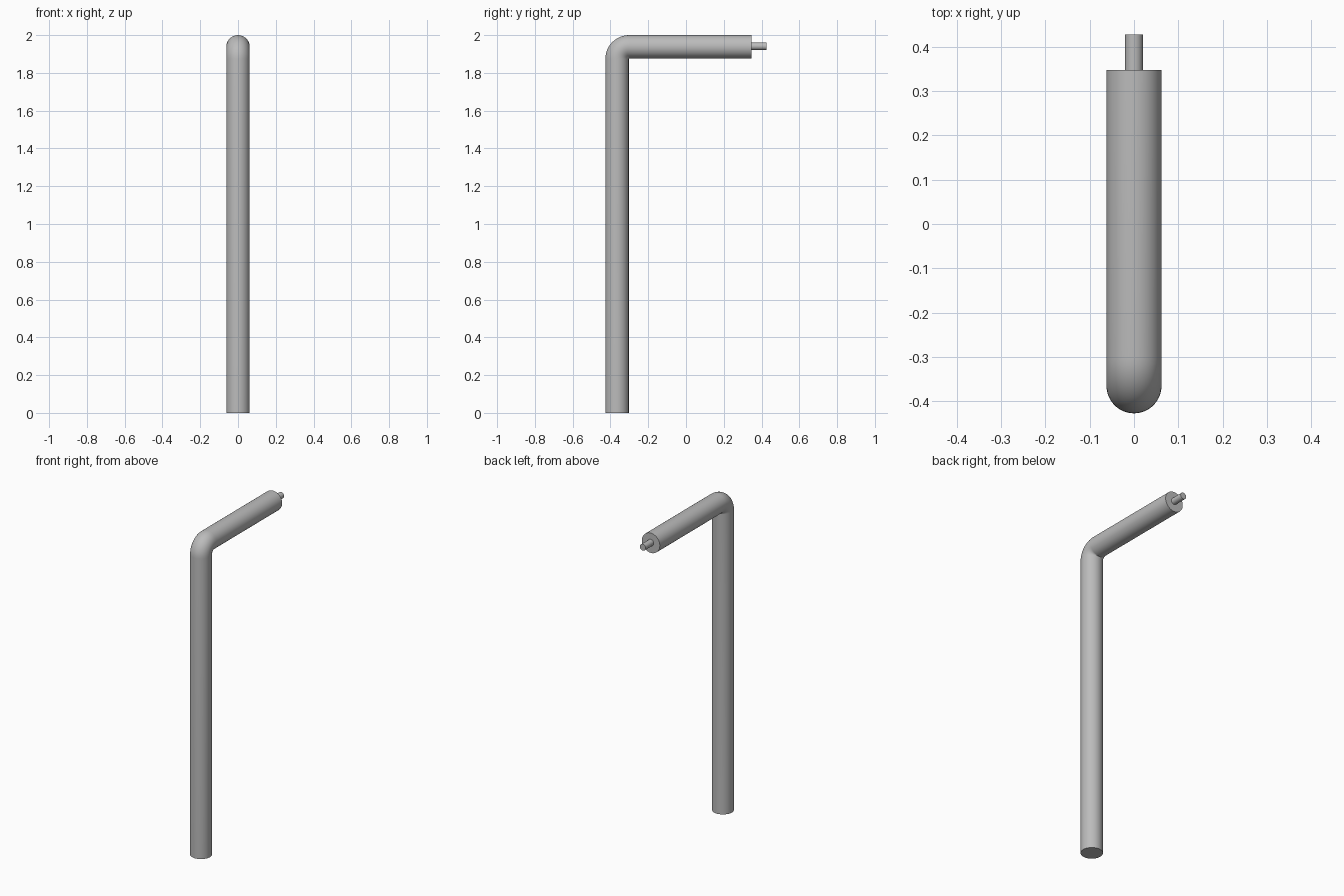
import bpy, bmesh, math
from mathutils import Vector

cube = bpy.data.objects.get("Cube")
if cube:
    bpy.data.objects.remove(cube, do_unlink=True)

grey = bpy.data.materials.new("grey metal")
grey.use_nodes = True
colour = (0.5, 0.5, 0.5, 1)
grey.diffuse_color = colour
grey.node_tree.nodes["Principled BSDF"].inputs["Base Color"].default_value = colour


def sweep(name, stations, radius, sides):
    """Capped tube through (y, z, angle) stations; angle 0 points up, 90 degrees points back."""
    bm = bmesh.new()
    rings = []
    for y, z, angle in stations:
        across = Vector((0, math.cos(angle), -math.sin(angle)))
        ring = []
        for i in range(sides):
            t = math.tau * i / sides
            offset = Vector((radius * math.cos(t), 0, 0)) + across * radius * math.sin(t)
            ring.append(bm.verts.new(Vector((0, y, z)) + offset))
        rings.append(ring)
    for low, high in zip(rings, rings[1:]):
        for i in range(sides):
            j = (i + 1) % sides
            bm.faces.new((low[i], low[j], high[j], high[i]))
    bm.faces.new(rings[0])
    bm.faces.new(rings[-1])
    bmesh.ops.recalc_face_normals(bm, faces=bm.faces)
    mesh = bpy.data.meshes.new(name)
    bm.to_mesh(mesh)
    bm.free()
    mesh.materials.append(grey)
    obj = bpy.data.objects.new(name, mesh)
    bpy.context.collection.objects.link(obj)
    bpy.ops.object.select_all(action='DESELECT')
    obj.select_set(True)
    bpy.context.view_layer.objects.active = obj
    bpy.ops.object.shade_smooth_by_angle(angle=math.radians(40))


RADIUS = 0.062
BEND = 0.064
BACK = math.pi / 2
post_y = -0.427 + RADIUS
arm_z = 2 - RADIUS
arm_end = 0.347

# Post, elbow and arm as one bent tube
stations = [(post_y, 0, 0)]
steps = 12
for k in range(steps + 1):
    a = BACK * k / steps
    stations.append((post_y + BEND * (1 - math.cos(a)),
                     arm_z - BEND * (1 - math.sin(a)), a))
stations.append((arm_end, arm_z, BACK))
sweep("bent_tube", stations, RADIUS, 48)

# Thin pin at the end of the arm
sweep("end_pin", [(arm_end - 0.01, arm_z + 0.003, BACK), (0.427, arm_z + 0.003, BACK)], 0.02, 32)
